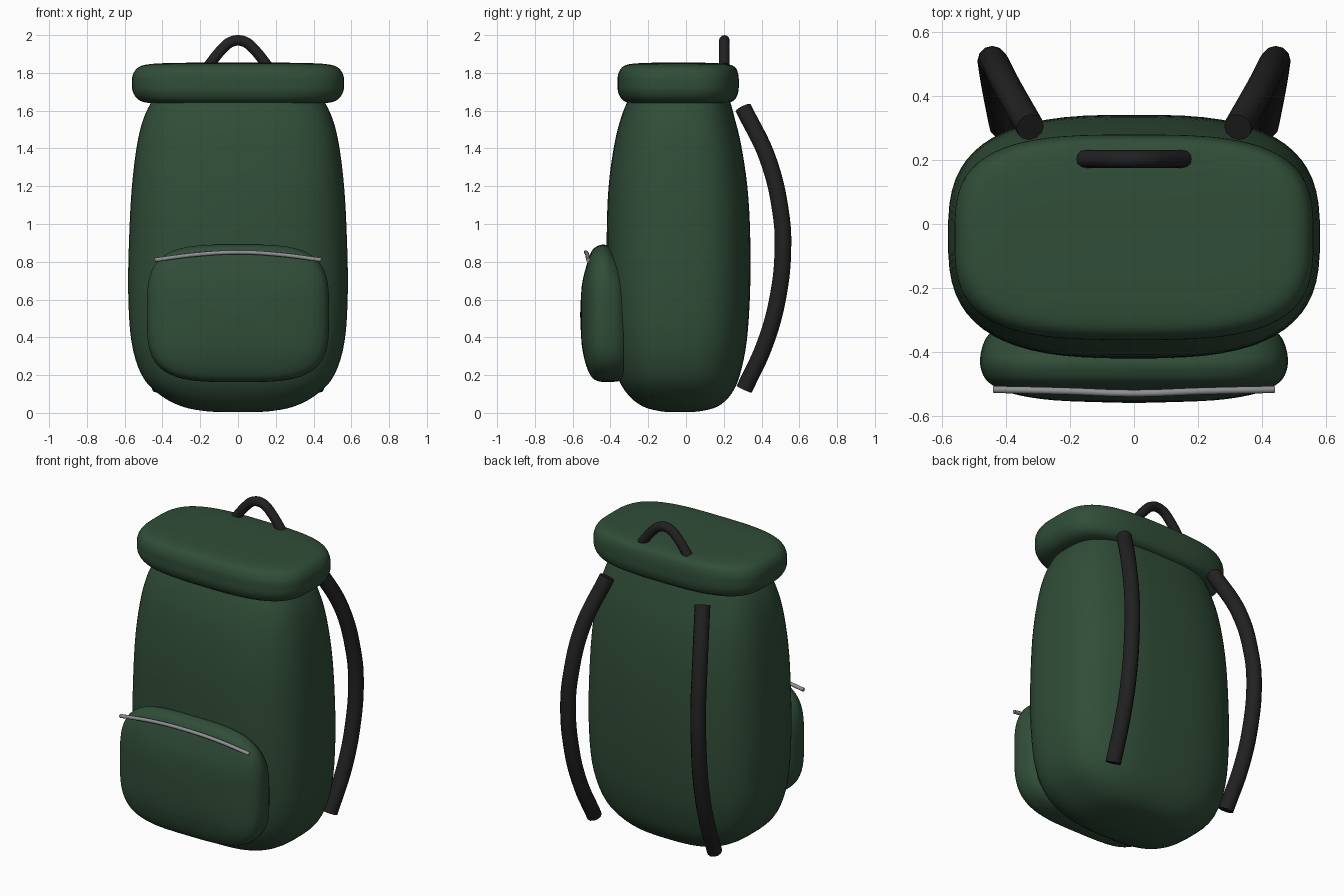
import bpy, bmesh, math
from mathutils import Vector

if "Cube" in bpy.data.objects:
    bpy.data.objects.remove(bpy.data.objects["Cube"], do_unlink=True)


def make_material(name, rgb, rough):
    m = bpy.data.materials.new(name)
    m.use_nodes = True
    m.diffuse_color = (*rgb, 1)
    m.roughness = rough
    bsdf = m.node_tree.nodes["Principled BSDF"]
    bsdf.inputs["Base Color"].default_value = (*rgb, 1)
    bsdf.inputs["Roughness"].default_value = rough
    return m


GREEN = make_material("forest green fabric", (0.03, 0.075, 0.04), 0.8)
BLACK = make_material("black webbing", (0.015, 0.015, 0.016), 0.8)
GREY = make_material("grey metal", (0.28, 0.28, 0.3), 0.5)


def smooth_rows(rows, steps=4):
    """Catmull-Rom interpolation between profile rows."""
    rows = [Vector(r) for r in rows]
    out = []
    for i in range(len(rows) - 1):
        p0, p1 = rows[max(i - 1, 0)], rows[i]
        p2, p3 = rows[i + 1], rows[min(i + 2, len(rows) - 1)]
        for k in range(steps):
            t = k / steps
            out.append(p1 + (p2 - p0) * (t / 2)
                       + (p0 * 2 - p1 * 5 + p2 * 4 - p3) * (t * t / 2)
                       + (p1 * 3 - p0 - p2 * 3 + p3) * (t ** 3 / 2))
    return out + [rows[-1]]


def finish(obj, mat):
    obj.data.materials.append(mat)
    bpy.ops.object.select_all(action='DESELECT')
    obj.select_set(True)
    bpy.context.view_layer.objects.active = obj
    bpy.ops.object.shade_smooth_by_angle(angle=math.radians(50))


def loft(name, rows, power, along_y=False, sides=64):
    """Skin rounded-box rings; each row is (height, half width, low, high)."""
    bm = bmesh.new()
    rings = []
    for h, a, low, high in smooth_rows(rows):
        ring = []
        for k in range(sides):
            t = math.tau * (k + 0.5) / sides
            c, s = math.cos(t), math.sin(t)
            u = a * math.copysign(abs(c) ** (2 / power), c)
            v = (low + high) / 2 + (high - low) / 2 * math.copysign(abs(s) ** (2 / power), s)
            ring.append(bm.verts.new((u, h, v) if along_y else (u, v, h)))
        rings.append(ring)
    for r, q in zip(rings, rings[1:]):
        for k in range(sides):
            n = (k + 1) % sides
            bm.faces.new((r[k], r[n], q[n], q[k]))
    bm.faces.new(rings[0])
    bm.faces.new(rings[-1])
    bmesh.ops.recalc_face_normals(bm, faces=bm.faces)
    mesh = bpy.data.meshes.new(name)
    bm.to_mesh(mesh)
    bm.free()
    obj = bpy.data.objects.new(name, mesh)
    bpy.context.collection.objects.link(obj)
    finish(obj, GREEN)


def tube(name, points, radius, mat):
    """Round capped tube through the points."""
    curve = bpy.data.curves.new(name, 'CURVE')
    curve.dimensions = '3D'
    curve.bevel_depth = radius
    curve.bevel_resolution = 4
    curve.resolution_u = 8
    curve.use_fill_caps = True
    spline = curve.splines.new('BEZIER')
    spline.bezier_points.add(len(points) - 1)
    for bp, p in zip(spline.bezier_points, points):
        bp.co = p
        bp.handle_left_type = bp.handle_right_type = 'AUTO'
    obj = bpy.data.objects.new(name, curve)
    bpy.context.collection.objects.link(obj)
    bpy.ops.object.select_all(action='DESELECT')
    obj.select_set(True)
    bpy.context.view_layer.objects.active = obj
    bpy.ops.object.convert(target='MESH')
    finish(bpy.context.view_layer.objects.active, mat)


# Main bag, bottom to top
loft("main_bag", [
    (0.004, 0.02, -0.05, -0.03), (0.008, 0.16, -0.13, 0.07),
    (0.035, 0.30, -0.23, 0.17), (0.10, 0.42, -0.31, 0.24),
    (0.20, 0.51, -0.365, 0.285), (0.38, 0.565, -0.4, 0.322),
    (0.65, 0.582, -0.418, 0.34), (0.95, 0.576, -0.42, 0.34),
    (1.20, 0.562, -0.41, 0.325), (1.42, 0.535, -0.38, 0.292),
    (1.56, 0.50, -0.345, 0.258), (1.66, 0.45, -0.305, 0.23),
    (1.72, 0.40, -0.27, 0.20)], 2.9)

# Padded lid
loft("lid", [
    (1.645, 0.03, -0.06, -0.02), (1.642, 0.38, -0.25, 0.17),
    (1.642, 0.48, -0.305, 0.225), (1.66, 0.53, -0.34, 0.26),
    (1.70, 0.557, -0.36, 0.277), (1.745, 0.562, -0.363, 0.28),
    (1.79, 0.557, -0.36, 0.277), (1.828, 0.53, -0.34, 0.262),
    (1.846, 0.47, -0.30, 0.22), (1.853, 0.33, -0.21, 0.13),
    (1.855, 0.03, -0.06, -0.02)], 3.2)

# Front pocket, from the bag outwards
loft("front_pocket", [
    (-0.33, 0.44, 0.175, 0.78), (-0.365, 0.468, 0.166, 0.84),
    (-0.42, 0.482, 0.163, 0.888), (-0.465, 0.476, 0.168, 0.885),
    (-0.50, 0.45, 0.19, 0.855), (-0.53, 0.385, 0.255, 0.77),
    (-0.552, 0.25, 0.36, 0.67), (-0.56, 0.02, 0.51, 0.53)],
    3.6, along_y=True)

# Pocket zip
tube("pocket_zip", [(-0.44, -0.518, 0.81), (-0.22, -0.523, 0.838), (0, -0.53, 0.85),
                    (0.22, -0.523, 0.838), (0.44, -0.518, 0.81)], 0.011, GREY)

# Shoulder straps
for side, sx in (("left", 1), ("right", -1)):
    path = [(0.325, 0.303, 1.615), (0.40, 0.435, 1.34), (0.435, 0.503, 1.05),
            (0.445, 0.513, 0.87), (0.443, 0.488, 0.62), (0.432, 0.42, 0.37),
            (0.41, 0.308, 0.125)]
    tube(side + "_shoulder_strap", [(sx * x, y, z) for x, y, z in path], 0.044, BLACK)

# Carry handle
tube("carry_handle", [(-0.158, 0.203, 1.835), (-0.085, 0.203, 1.925), (-0.045, 0.203, 1.96),
                      (0, 0.203, 1.972), (0.045, 0.203, 1.96), (0.085, 0.203, 1.925),
                      (0.158, 0.203, 1.835)], 0.028, BLACK)
